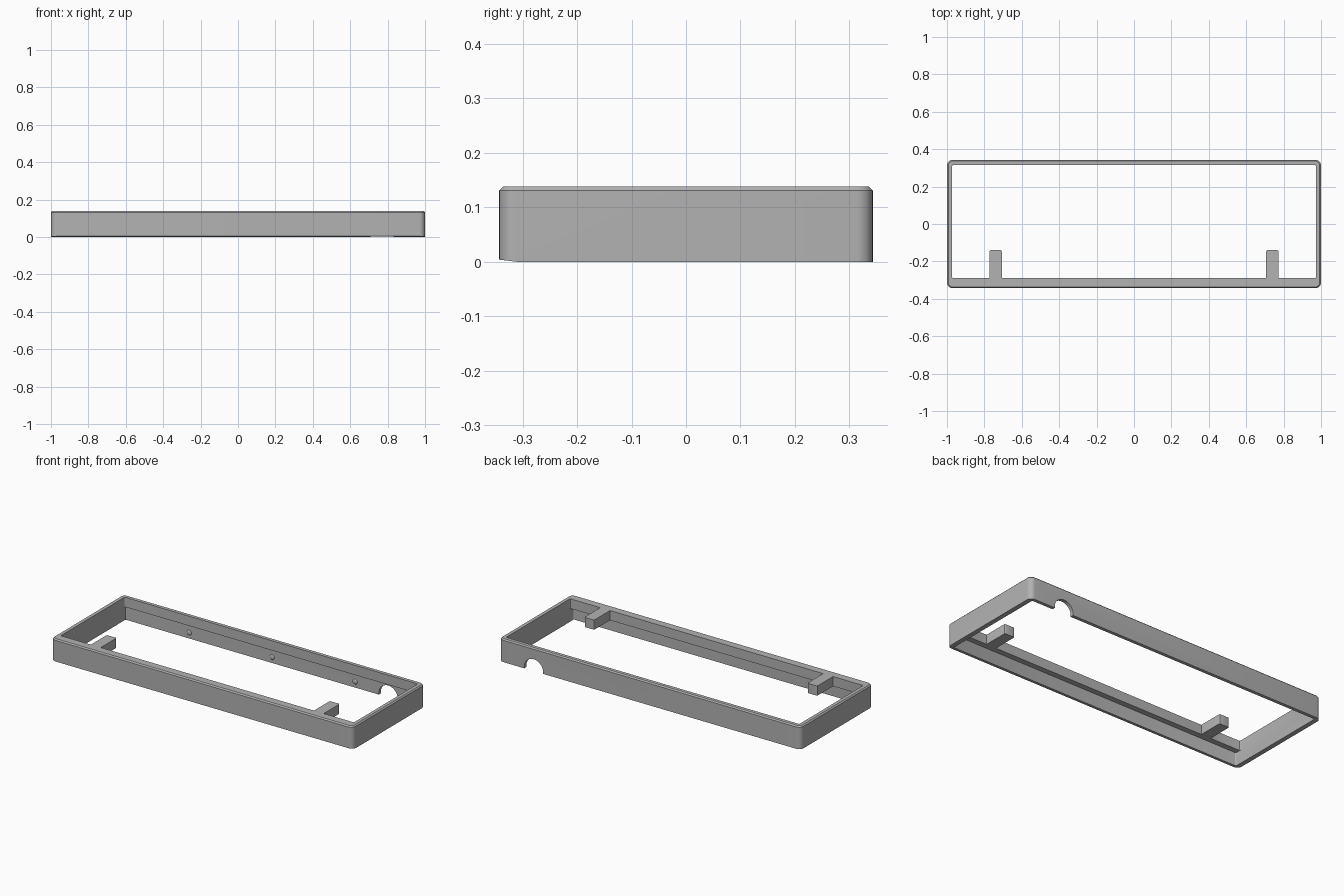
import bpy, bmesh, math
from mathutils import Matrix

cube = bpy.data.objects.get("Cube")
if cube:
    bpy.data.objects.remove(cube, do_unlink=True)

# Single material
grey = bpy.data.materials.new("plain_grey")
grey.use_nodes = True
colour = (0.45, 0.45, 0.45, 1)
grey.diffuse_color = colour
grey.node_tree.nodes["Principled BSDF"].inputs["Base Color"].default_value = colour

HX, HY, TOP = 1.0, 0.343, 0.138
LEDGE_Z = 0.08


def finish(name, bm):
    mesh = bpy.data.meshes.new(name)
    bmesh.ops.recalc_face_normals(bm, faces=bm.faces)
    bm.to_mesh(mesh)
    bm.free()
    obj = bpy.data.objects.new(name, mesh)
    mesh.materials.append(grey)
    bpy.context.collection.objects.link(obj)
    return obj


def block(x, y, z, radius=0, segments=6, chamfer=0):
    """Box between limits, with rounded upright edges and chamfered top."""
    bm = bmesh.new()
    bmesh.ops.create_cube(bm, size=1)
    for v in bm.verts:
        for i, (lo, hi) in enumerate((x, y, z)):
            v.co[i] = hi if v.co[i] > 0 else lo
    if radius:
        upright = [e for e in bm.edges
                   if abs(e.verts[0].co.z - e.verts[1].co.z) > 1e-4]
        bmesh.ops.bevel(bm, geom=upright, offset=radius, segments=segments,
                        profile=0.5, affect='EDGES')
    if chamfer:
        rim = [e for e in bm.edges if all(v.co.z > z[1] - 1e-5 for v in e.verts)]
        bmesh.ops.bevel(bm, geom=rim, offset=chamfer, segments=1, affect='EDGES')
    return bm


def combine(obj, other, operation):
    mod = obj.modifiers.new("combine", 'BOOLEAN')
    mod.operation = operation
    mod.solver = 'EXACT'
    mod.object = other
    bpy.ops.object.select_all(action='DESELECT')
    bpy.context.view_layer.objects.active = obj
    obj.select_set(True)
    bpy.ops.object.modifier_apply(modifier=mod.name)
    bpy.data.objects.remove(other, do_unlink=True)


# Outer shell, with the front of its underside sloping up slightly
bm = block((-HX, HX), (-HY, HY), (0, TOP), 0.03, 8, 0.007)
frame = finish("frame", bm)

# Opening through the top, then the wider recess below the front and back ledges
combine(frame, finish("opening", block((-0.972, 0.972), (-0.29, 0.315), (-0.1, 0.3),
                                       0.006, 3)), 'DIFFERENCE')
combine(frame, finish("recess", block((-0.972, 0.972), (-0.323, 0.323),
                                      (-0.1, LEDGE_Z), 0.006, 3)), 'DIFFERENCE')

# Sloped sliver under the front edge
bm = block((-1.1, 1.1), (-0.4, -0.31), (-0.1, 0))
for v in bm.verts:
    if v.co.y < -0.35 and v.co.z > -0.05:
        v.co.z = 0.011
combine(frame, finish("slope", bm), 'DIFFERENCE')

# Arched cable notch in the back wall
bm = bmesh.new()
bmesh.ops.create_cone(bm, cap_ends=True, segments=40, radius1=0.063, radius2=0.063,
                      depth=0.2, matrix=Matrix.Translation((0.77, HY, 0.008))
                      @ Matrix.Rotation(math.pi / 2, 4, 'X'))
combine(frame, finish("notch", bm), 'DIFFERENCE')

# Two support tabs reaching in from the front ledge
for side in (-1, 1):
    x = sorted((side * 0.707, side * 0.772))
    combine(frame, finish("tab", block(x, (-0.31, -0.14), (LEDGE_Z, TOP), 0.006, 3)),
            'UNION')

bpy.context.view_layer.objects.active = frame
frame.select_set(True)
bpy.ops.object.shade_smooth_by_angle(angle=math.radians(30))

# Small locating bumps along the inside of the back wall
for i, x in enumerate((-0.55, 0, 0.55)):
    bm = bmesh.new()
    bmesh.ops.create_uvsphere(bm, u_segments=20, v_segments=10, radius=0.016,
                              matrix=Matrix.Translation((x, 0.325, 0.035))
                              @ Matrix.Diagonal((1, 0.5, 1, 1)))
    bump = finish("locating_bump_%d" % (i + 1), bm)
    for p in bump.data.polygons:
        p.use_smooth = True
